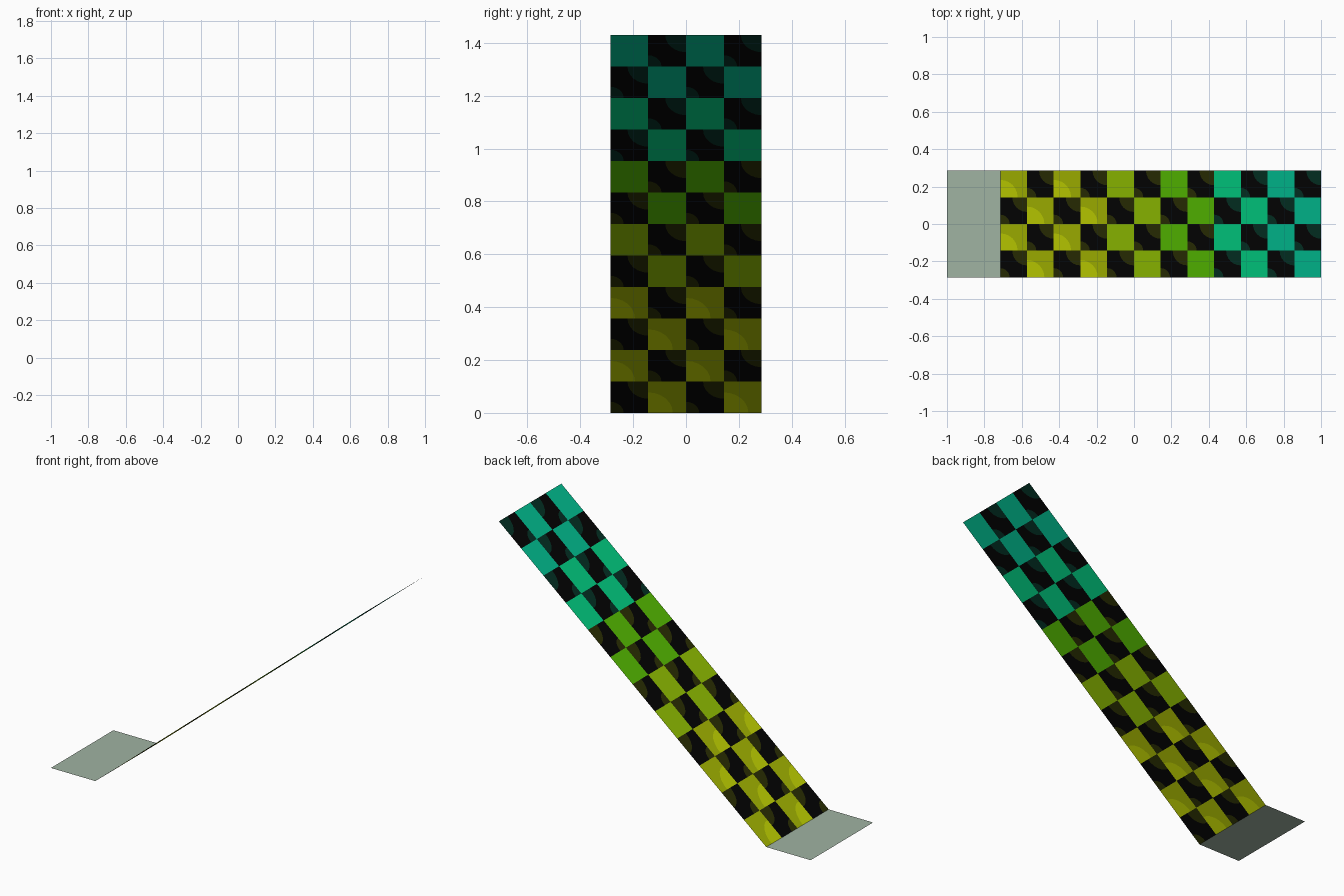
import bpy, bmesh, math

if "Cube" in bpy.data.objects:
    bpy.data.objects.remove(bpy.data.objects["Cube"])

def lin(c):
    c /= 255
    return c / 12.92 if c <= 0.04045 else ((c + 0.055) / 1.055) ** 2.4

def material(name, rgb):
    m = bpy.data.materials.new(name)
    m.diffuse_color = (*[lin(c) for c in rgb], 1)
    m.use_nodes = True
    m.node_tree.nodes["Principled BSDF"].inputs["Base Color"].default_value = m.diffuse_color
    return m

COLOURS = [
    ("grey_green", (160, 179, 162)), ("black", (3, 3, 3)),
    ("olive_yellow", (166, 184, 1)), ("bright_yellow", (194, 212, 1)),
    ("yellow_green", (145, 192, 1)), ("green", (86, 188, 1)),
    ("sea_green", (1, 207, 131)), ("teal", (1, 192, 146)),
    ("dark_teal", (3, 48, 36)), ("dark_olive", (42, 46, 3)),
]
MATS = [material(*c) for c in COLOURS]
X0, X1, HALF, TOP = -0.715, 1.0, 0.286, 1.43
ROWS, COLS = 12, 4

def sheet(name, polys):
    """Object from (points, colour index) polygons; points are 3D."""
    bm = bmesh.new()
    for pts, mi in polys:
        bm.faces.new([bm.verts.new(p) for p in pts]).material_index = mi
    bmesh.ops.remove_doubles(bm, verts=bm.verts, dist=1e-5)
    me = bpy.data.meshes.new(name)
    bm.to_mesh(me)
    bm.free()
    for m in MATS:
        me.materials.append(m)
    ob = bpy.data.objects.new(name, me)
    bpy.context.collection.objects.link(ob)

def on_ramp(i, j, u, v):
    t = (i + u) / ROWS
    return (X0 + (X1 - X0) * t, -HALF + 2 * HALF * (j + v) / COLS, TOP * t)

def cell(i, j, base, patch=1, high=0, low=0):
    """One checker square with optional rounded patches, high and low corner."""
    def arc(r):
        return [(r * math.cos(a), r * math.sin(a))
                for a in (k * math.pi / 12 for k in range(7))]
    upper = [(1 - u, 1 - v) for u, v in arc(high)] if high else [(1, 1)]
    lower = arc(low) if low else [(0, 0)]
    # outline runs counter-clockwise, so both arcs are walked backwards
    shapes = [(lower[::-1] + [(1, 0)] + upper[::-1] + [(0, 1)], base)]
    if low:
        shapes.append(([(0, 0)] + lower, patch))
    if high:
        shapes.append(([(1, 1)] + upper, patch))
    return [([on_ramp(i, j, *p) for p in s], c) for s, c in shapes]

# flat landing at the foot
sheet("landing", [([(-1, -HALF, 0), (X0, -HALF, 0), (X0, HALF, 0), (-1, HALF, 0)], 0)])

# chequered ramp, colour changing with height
row_colour = [2, 2, 2, 2, 4, 4, 5, 5, 6, 6, 7, 7]
polys = []
for i in range(ROWS):
    for j in range(COLS):
        if (i + j) % 2 == 0:
            polys += cell(i, j, 1, 8 if i > 7 else 9, high=0.55, low=0.35)
        elif i < 4:
            polys += cell(i, j, 2, 3, low=0.65)
        else:
            polys += cell(i, j, row_colour[i])
sheet("ramp", polys)
